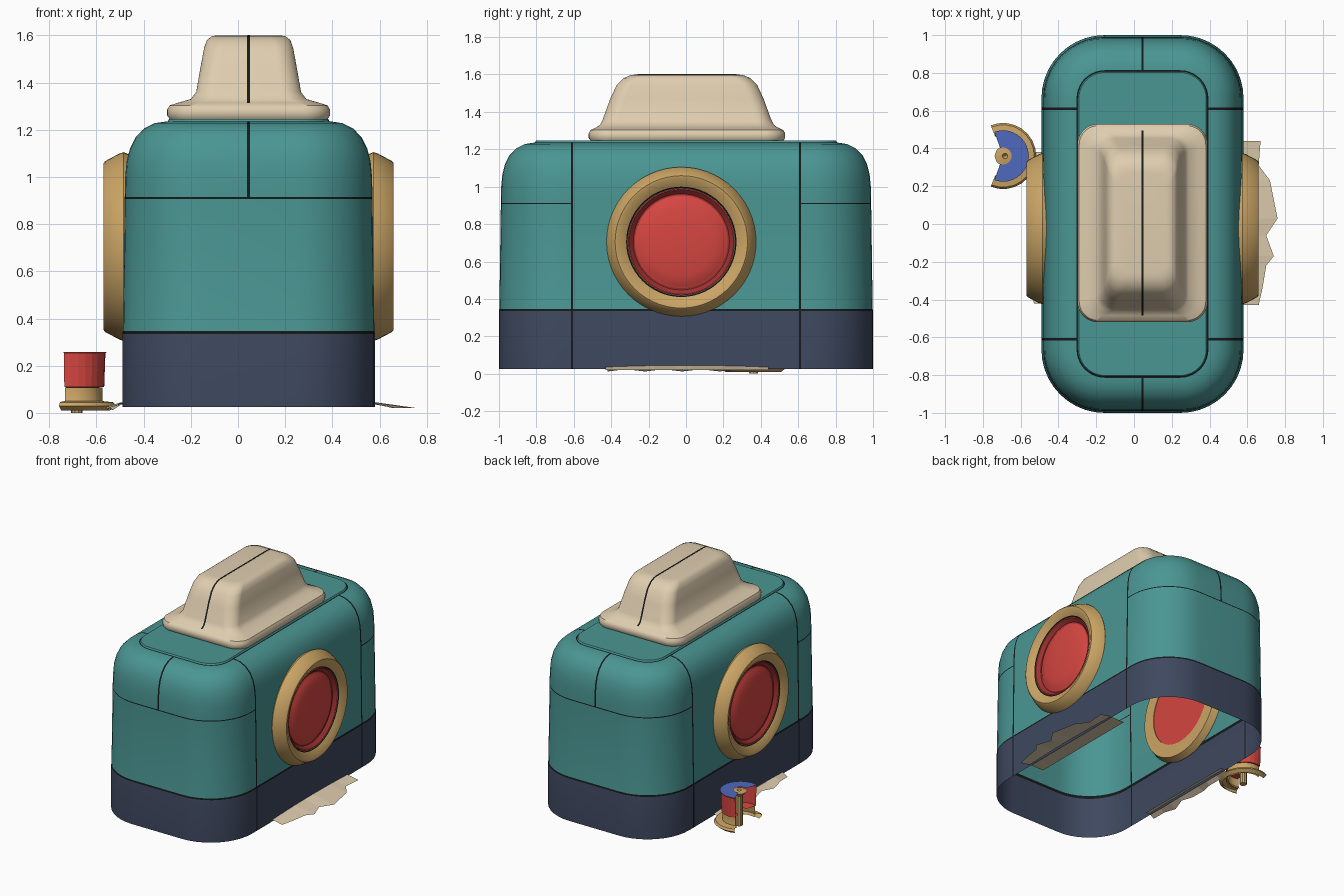
import bpy, bmesh, math
from math import sin, cos, pi, radians
from mathutils import Vector, Matrix

if "Cube" in bpy.data.objects:
    bpy.data.objects.remove(bpy.data.objects["Cube"], do_unlink=True)

CX = 0.045          # the body sits slightly off centre


def material(name, r, g, b):
    def lin(c):
        c /= 255
        return c / 12.92 if c < 0.04 else ((c + 0.055) / 1.055) ** 2.4
    m = bpy.data.materials.new(name)
    m.use_nodes = True
    col = (lin(r), lin(g), lin(b), 1)
    m.diffuse_color = col
    m.node_tree.nodes["Principled BSDF"].inputs["Base Color"].default_value = col
    return m


TEAL = material("teal", 74, 150, 147)
NAVY = material("navy", 62, 72, 95)
INK = material("seam black", 22, 25, 27)
CREAM = material("cream", 223, 205, 175)
GOLD = material("ochre", 203, 165, 101)
RED = material("red", 214, 70, 65)
DEEP = material("deep red", 160, 50, 49)
BLUE = material("blue", 78, 105, 190)


def finish(name, bm, mats, smooth=True):
    me = bpy.data.meshes.new(name)
    bm.to_mesh(me)
    bm.free()
    ob = bpy.data.objects.new(name, me)
    bpy.context.collection.objects.link(ob)
    for m in mats:
        me.materials.append(m)
    if smooth:
        bpy.ops.object.select_all(action='DESELECT')
        ob.select_set(True)
        bpy.context.view_layer.objects.active = ob
        bpy.ops.object.shade_smooth_by_angle(angle=radians(38))
    return ob


def skin(rings, rule, closed=True, cap=False):
    """Join rings of points with quads; rule(centre, level) picks the material."""
    bm = bmesh.new()
    vs = [[bm.verts.new(p) for p in ring] for ring in rings]
    n = len(rings[0])
    for i in range(len(vs) - 1):
        for j in range(n if closed else n - 1):
            k = (j + 1) % n
            f = bm.faces.new((vs[i][j], vs[i][k], vs[i + 1][k], vs[i + 1][j]))
            f.material_index = rule(f.calc_center_median(), i)
    if cap:
        bm.faces.new(vs[-1])
    return bm


def rounded_ring(hx, hy, r, z, cy=0, seams=(), steps=10):
    """Rounded rectangle, with narrow strips left for the seams."""
    quarter = [(hx, y) for y in seams]
    quarter += [(hx - r + r * cos(a), hy - r + r * sin(a))
                for a in (pi / 2 * i / steps for i in range(steps + 1))]
    quarter.append((0.006, hy))
    half = quarter + [(-x, y) for x, y in reversed(quarter)]
    pts = half + [(-x, -y) for x, y in half]
    return [(CX + x, cy + y, z) for x, y in pts]


def body_ring(d, z):
    return rounded_ring(0.535 - d, 1 - d, 0.335 - d, z, seams=(0.604, 0.616))


# Body: one open-bottomed shell, each level inset a little more
levels = [(0, 0.024), (0, 0.335), (0.002, 0.347), (0.01, 0.907), (0.01, 0.914),
          (0.012, 1.0), (0.018, 1.065), (0.032, 1.12), (0.056, 1.168), (0.092, 1.205),
          (0.138, 1.228), (0.186, 1.235), (0.192, 1.235), (0.198, 1.246)]
PANEL = 11          # level of the groove around the top panel


def body_colour(c, i):
    on_side = abs(abs(c.y) - 0.61) < 0.002
    on_end = abs(c.x - CX) < 0.001 and abs(c.y) > 0.7
    if i in (1, PANEL) or (on_side and i < PANEL) or (on_end and 3 <= i < PANEL):
        return 2
    if i == 3 and abs(c.y) > 0.61:
        return 2
    return 1 if i == 0 else 0


bm = skin([body_ring(d, z) for d, z in levels], body_colour, cap=True)
finish("body_shell", bm, [TEAL, NAVY, INK])

# Dark joint on the inner face, where the two body colours meet
finish("inner_joint", skin([body_ring(0.006, 0.33), body_ring(0.006, 0.352)],
                           lambda c, i: 0), [INK])

# Raised top housing with a flange
hump = [(0.335, 0.515, 0.1, 1.246), (0.345, 0.525, 0.11, 1.26), (0.345, 0.525, 0.11, 1.285),
        (0.335, 0.515, 0.1, 1.303), (0.3, 0.49, 0.09, 1.314), (0.245, 0.465, 0.08, 1.33),
        (0.222, 0.45, 0.08, 1.36), (0.203, 0.41, 0.08, 1.47), (0.189, 0.375, 0.08, 1.545),
        (0.177, 0.34, 0.08, 1.58), (0.155, 0.3, 0.075, 1.597), (0.13, 0.265, 0.07, 1.6)]
bm = skin([rounded_ring(hx, hy, r, z, 0.005) for hx, hy, r, z in hump],
          lambda c, i: int(i > 3 and abs(c.x - CX) < 0.001), cap=True)
finish("top_housing", bm, [CREAM, INK])

# Seam along the crown of the housing
bm = bmesh.new()
bmesh.ops.create_cube(bm, size=1, matrix=Matrix.Translation((CX, 0.005, 1.599))
                      @ Matrix.Diagonal((0.01, 0.53, 0.005, 1)))
finish("housing_seam", bm, [INK], False)


def lathe(name, profile, place, mats, rule=lambda c, i: 0, arc=(0, 2 * pi), steps=56,
          smooth=True):
    """Turn (radius, height) points about local z, then move with place."""
    full = arc[1] - arc[0] > 6.2
    count = steps if full else steps + 1
    angles = [arc[0] + (arc[1] - arc[0]) * k / steps for k in range(count)]
    rings = [[place @ Vector((r * cos(a), r * sin(a), h)) for a in angles]
             for r, h in profile]
    bm = skin(rings, rule, closed=full)
    bmesh.ops.remove_doubles(bm, verts=bm.verts, dist=0.0001)
    bmesh.ops.recalc_face_normals(bm, faces=bm.faces)
    return finish(name, bm, mats, smooth)


# Round windows on both long sides
frame = [(0.286, -0.05), (0.38, -0.05), (0.4, 0), (0.394, 0.018), (0.362, 0.078),
         (0.354, 0.084), (0.335, 0.081), (0.295, 0.056), (0.289, 0.052), (0.286, -0.05)]
lens = [(0, -0.045), (0.286, -0.045), (0.286, 0.052), (0.28, 0.053), (0.257, 0.03),
        (0.248, 0.03), (0.235, 0.04), (0.18, 0.052), (0.1, 0.061), (0, 0.064)]
for side, label in ((1, "left"), (-1, "right")):
    place = (Matrix.Translation((CX + side * 0.53, -0.025, 0.705))
             @ Matrix.Rotation(side * pi / 2, 4, 'Y'))
    lathe(label + "_window_frame", frame, place, [GOLD, INK],
          lambda c, i: int(i == 7))
    lathe(label + "_window_lens", lens, place, [RED, DEEP],
          lambda c, i: int(i in (3, 4)))

# Broken half knob standing beside the body, open towards -x
spot = Matrix.Translation((-0.693, 0.36, 0))
half = (radians(-110), radians(110))
lathe("knob_cap", [(0.05, 0.105), (0.126, 0.11), (0.131, 0.25), (0.136, 0.259), (0.045, 0.259)],
      spot, [RED, BLUE], lambda c, i: int(i == 3), half, 16, False)
lathe("knob_neck", [(0.125, 0.035), (0.118, 0.05), (0.118, 0.108)], spot, [GOLD],
      arc=half, steps=16)
lathe("knob_base", [(0.11, 0.03), (0.12, 0.05), (0.165, 0.045), (0.175, 0.03), (0.15, 0.01)],
      spot, [GOLD], arc=(radians(-112), radians(112)), steps=16)
lathe("knob_post", [(0, 0), (0.025, 0), (0.025, 0.22), (0.055, 0.25), (0.015, 0.256), (0, 0.23)],
      spot @ Matrix.Translation((0.01, 0, 0)), [GOLD], steps=10, smooth=False)


def ragged_sheet(name, inner_x, wall_x, outer):
    """Thin torn sheet: rises at the body wall, then falls to a jagged edge."""
    rings = [[(inner_x, y, 0.035) for x, y, z in outer],
             [(wall_x, y, 0.045 - 0.05 * y * y) for x, y, z in outer], outer]
    finish(name, skin(rings, lambda c, i: 0, closed=False), [CREAM], False)


# Torn scraps peeking out under the body
ragged_sheet("left_scrap", 0.46, 0.583,
             [(x, y, 0.02) for x, y in ((0.66, -0.43), (0.68, -0.34), (0.7, -0.22),
              (0.74, -0.17), (0.7, -0.06), (0.76, 0.03), (0.72, 0.23), (0.66, 0.31),
              (0.67, 0.44))])
ragged_sheet("right_scrap", -0.46, -0.495,
             [(-0.53 - 0.015 * (k % 3), -0.42 + 0.1 * k, 0.012 + 0.012 * (k % 2))
              for k in range(9)])
